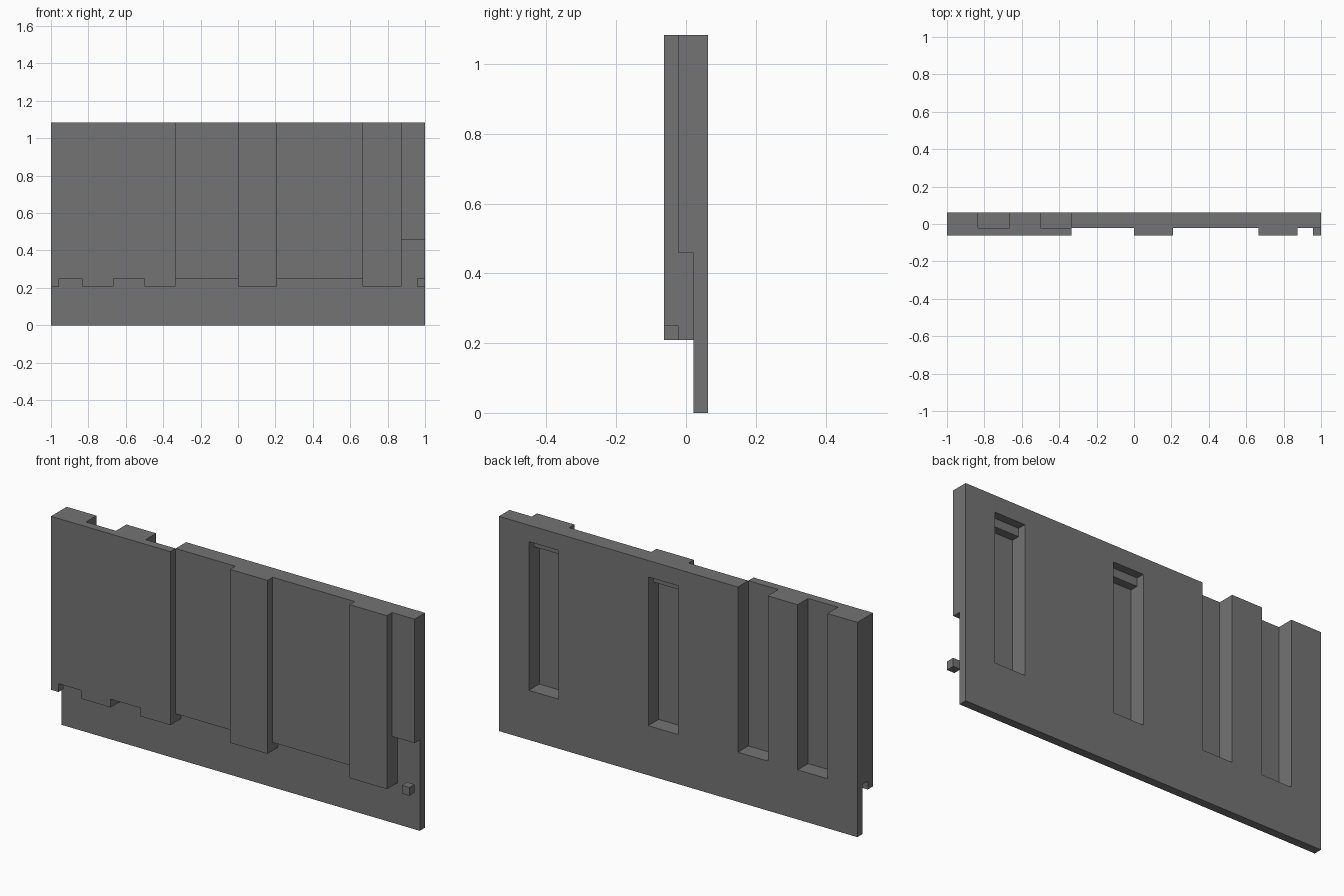
import bpy
import bmesh

U = 1 / 24            # one building unit
LENGTH, DEPTH, TOP = 48, 3, 26

default = bpy.data.objects.get("Cube")
if default:
    bpy.data.objects.remove(default, do_unlink=True)

grey = bpy.data.materials.new("mid grey")
grey.use_nodes = True
grey.diffuse_color = (0.174, 0.174, 0.174, 1)
grey.node_tree.nodes["Principled BSDF"].inputs["Base Color"].default_value = grey.diffuse_color


def slab(name, outline, front, back):
    """Extrude an x-z outline from the front depth to the back depth."""
    bm = bmesh.new()
    verts = [bm.verts.new(((x - LENGTH / 2) * U, (front - DEPTH / 2) * U, z * U))
             for x, z in outline]
    face = bm.faces.new(verts)
    moved = bmesh.ops.extrude_face_region(bm, geom=[face])["geom"]
    bmesh.ops.translate(bm, vec=(0, (back - front) * U, 0),
                        verts=[v for v in moved if isinstance(v, bmesh.types.BMVert)])
    bmesh.ops.recalc_face_normals(bm, faces=bm.faces)
    mesh = bpy.data.meshes.new(name)
    bm.to_mesh(mesh)
    bm.free()
    mesh.materials.append(grey)
    obj = bpy.data.objects.new(name, mesh)
    bpy.context.collection.objects.link(obj)
    return obj


def block(name, x0, x1, z0, z1, front, back):
    return slab(name, [(x0, z0), (x1, z0), (x1, z1), (x0, z1)], front, back)


def cut(obj, *size):
    """Remove a block from a part."""
    cutter = block("cutter", *size)
    cutter.hide_render = True
    mod = obj.modifiers.new("cut", "BOOLEAN")
    mod.operation = "DIFFERENCE"
    mod.solver = "EXACT"
    mod.object = cutter
    bpy.context.view_layer.objects.active = obj
    bpy.ops.object.modifier_apply(modifier=mod.name)
    bpy.data.objects.remove(cutter, do_unlink=True)


# Back wall: two channels open at the top, two closed slots
outline = [(0, 0), (LENGTH, 0), (LENGTH, TOP)]
for x in (12, 4):
    outline += [(x + 4, TOP), (x + 4, 6), (x, 6), (x, TOP)]
wall = slab("back_wall", outline + [(0, TOP)], 2, 3)
for x in (24, 40):
    cut(wall, x, x + 4, 6, 24, 1, 4)

# Wide front panel with a toothed lower edge
outline = [(0, TOP)]
for x0, x1 in ((0, 1), (4, 8), (12, 16)):
    outline += [(x0, 6), (x0, 5), (x1, 5), (x1, 6)]
outline.remove((0, 6))
outline.remove((16, 6))
panel = slab("wide_front_panel", outline + [(16, TOP)], 0, 2)
cut(panel, 4, 8, 6, TOP + 1, 1, 3)
cut(panel, 12, 17, 6, TOP + 1, 1, 3)
cut(panel, -1, 1, 4, 6, 1, 3)

# Recessed panels between the pilasters
block("middle_recessed_panel", 16, 24, 6, TOP, 1, 2)
block("left_recessed_panel", 29, 40, 6, TOP, 1, 2)
block("end_recessed_panel", 45, LENGTH, 11, TOP, 1, 2)

# Pilasters, hollowed from behind to deepen the wall slots
for name, x in (("middle_pilaster", 24), ("left_pilaster", 40)):
    pilaster = block(name, x, x + 5, 5, TOP, 0, 2)
    cut(pilaster, x - 1, x + 4, 6, 23, 1, 3)

# Loose stud in front of the left end
block("end_stud", 47, LENGTH, 5, 6, 0, 1)
